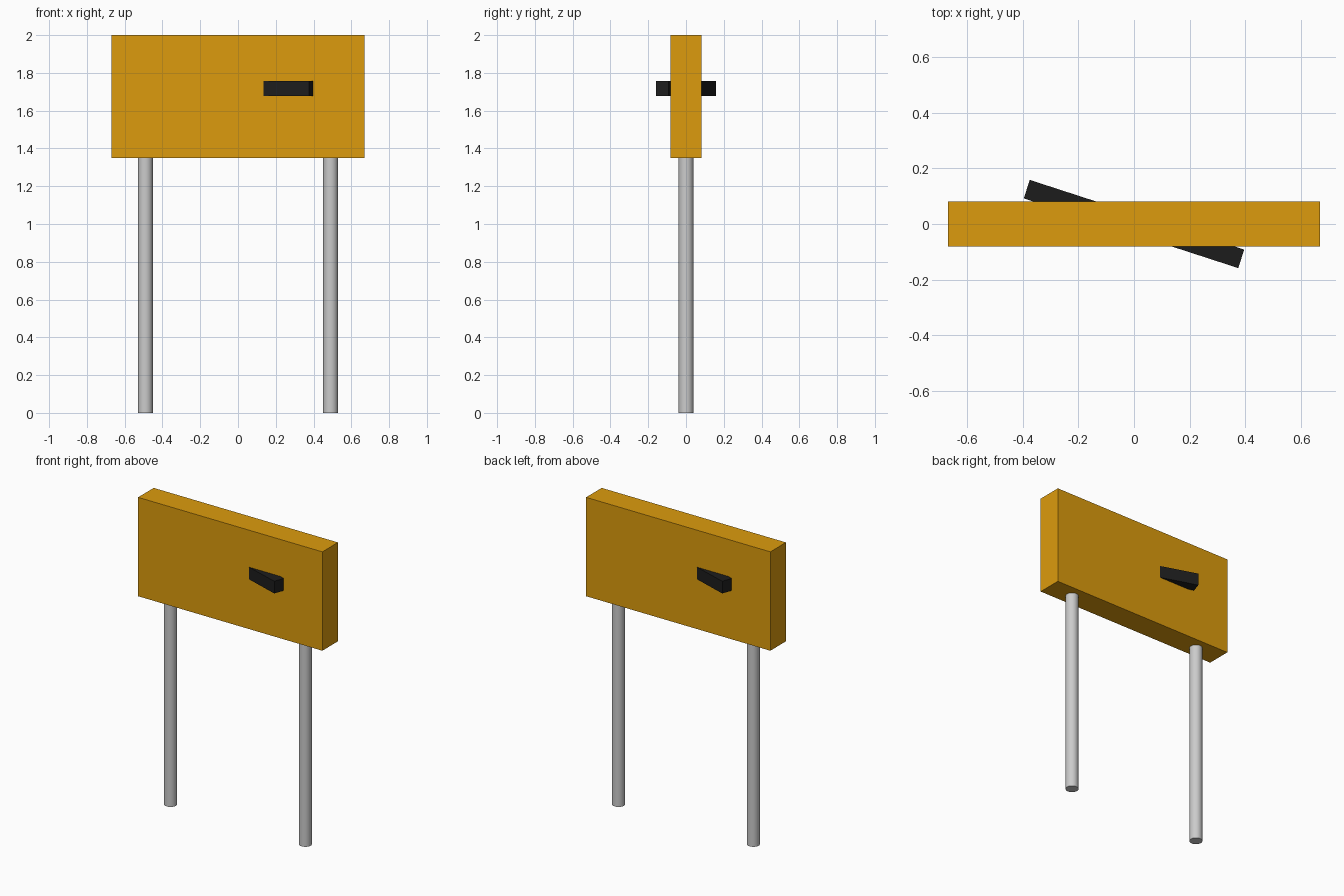
import bpy
from math import radians

if "Cube" in bpy.data.objects:
    bpy.data.objects.remove(bpy.data.objects["Cube"])


def paint(obj, name, rgb):
    mat = bpy.data.materials.new(name)
    mat.diffuse_color = (*rgb, 1)
    mat.use_nodes = True
    mat.node_tree.nodes["Principled BSDF"].inputs["Base Color"].default_value = mat.diffuse_color
    obj.data.materials.append(mat)


def box(name, size, z, turn=0):
    bpy.ops.mesh.primitive_cube_add(size=1, location=(0, 0, z), rotation=(0, 0, radians(turn)))
    obj = bpy.context.object
    obj.name = name
    obj.scale = size
    bpy.ops.object.transform_apply(location=False, rotation=False, scale=True)
    return obj


# Sign board
board = box("sign_board", (1.34, 0.162, 0.65), 1.675)
paint(board, "amber", (0.72, 0.33, 0.004))

# Slanted bar passing through the board, visible on both faces
bar = box("slanted_bar", (0.812, 0.07, 0.08), 1.717, -18)
paint(bar, "black", (0.012, 0.012, 0.012))

# Two round posts
for side, x in (("left", -0.49), ("right", 0.49)):
    bpy.ops.mesh.primitive_cylinder_add(vertices=32, radius=0.039, depth=1.35, location=(x, 0, 0.675))
    post = bpy.context.object
    post.name = side + "_post"
    bpy.ops.object.shade_smooth_by_angle(angle=radians(30))
